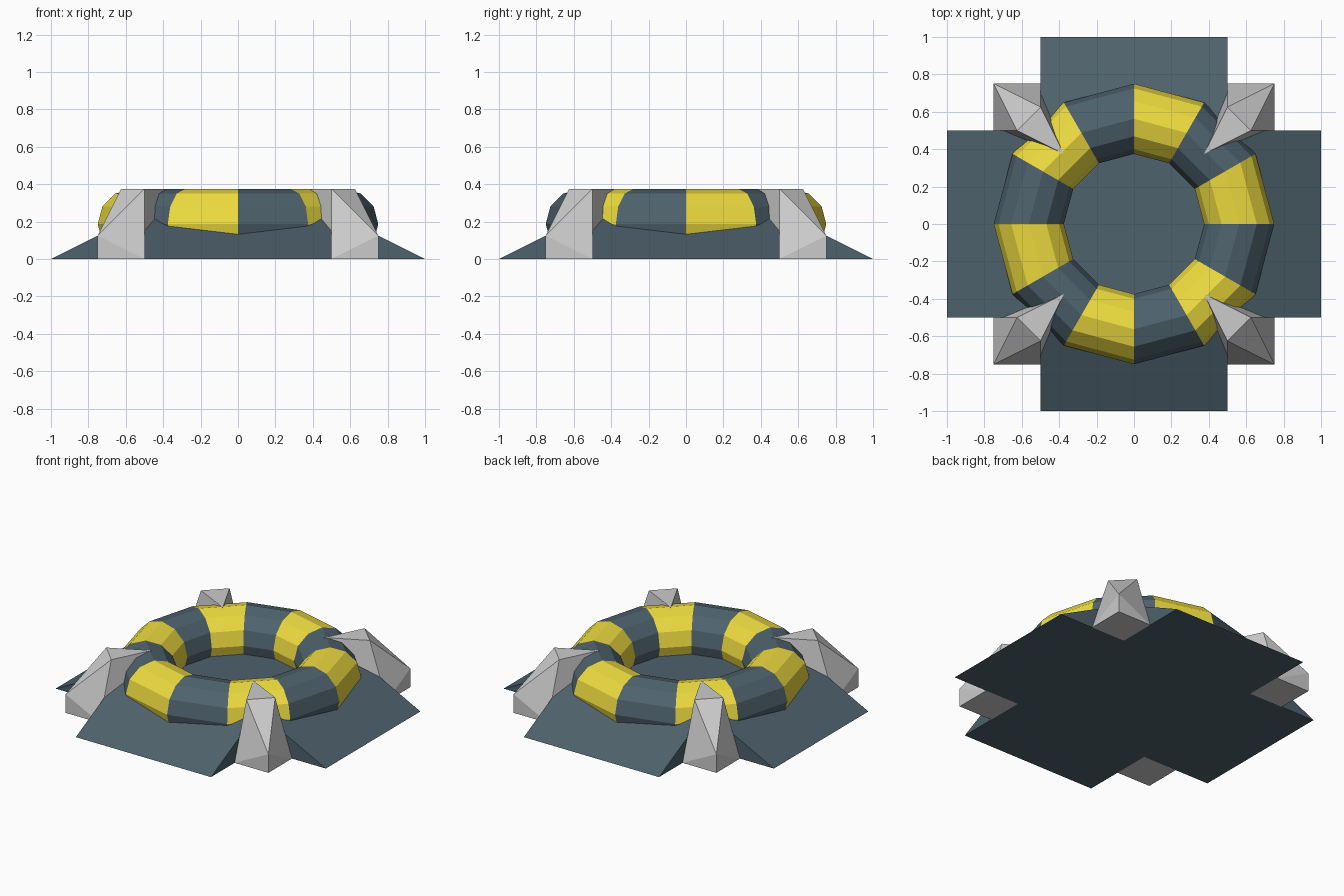
import bpy, bmesh
from math import sin, cos, tau
from mathutils import Matrix, Vector

if "Cube" in bpy.data.objects:
    bpy.data.objects.remove(bpy.data.objects["Cube"])


def material(name, rgb):
    m = bpy.data.materials.new(name)
    m.diffuse_color = (*rgb, 1)
    m.use_nodes = True
    m.node_tree.nodes["Principled BSDF"].inputs["Base Color"].default_value = m.diffuse_color
    return m


slate = material("slate", (0.076, 0.122, 0.15))
yellow = material("yellow", (0.86, 0.72, 0.05))


def finish(bm, name, mats=()):
    bmesh.ops.remove_doubles(bm, verts=bm.verts, dist=1e-5)
    bmesh.ops.recalc_face_normals(bm, faces=bm.faces)
    me = bpy.data.meshes.new(name)
    bm.to_mesh(me)
    bm.free()
    for m in mats:
        me.materials.append(m)
    ob = bpy.data.objects.new(name, me)
    bpy.context.collection.objects.link(ob)
    return ob


def face(bm, pts, turn=0):
    rot = Matrix.Rotation(turn * tau / 4, 3, 'Z')
    return bm.faces.new([bm.verts.new(rot @ Vector(p)) for p in pts])


# cross-shaped base: four ramps around a recessed floor
bm = bmesh.new()
h, rim, floor = 0.5, 0.25, 0.125
for t in range(4):
    face(bm, [(-h, -1, 0), (h, -1, 0), (h, -h, rim), (-h, -h, rim)], t)
    face(bm, [(-h, -1, 0), (-h, -h, 0), (h, -h, 0), (h, -1, 0)], t)
    face(bm, [(-h, -h, rim), (h, -h, rim), (h, -h, floor), (-h, -h, floor)], t)
    for s in (-h, h):
        face(bm, [(s, -1, 0), (s, -h, 0), (s, -h, rim)], t)
for z in (0, floor):
    face(bm, [(-h, -h, z), (h, -h, z), (h, h, z), (-h, h, z)])
finish(bm, "base", [slate])

# striped ring: 12 segments, 12-sided tube
bm = bmesh.new()
N, R, r = 12, 0.5625, 0.1875


def ring_point(i, j):
    a, b = i * tau / N, j * tau / N
    d = R + r * cos(b)
    return d * cos(a), d * sin(a), r + r * sin(b)


for i in range(N):
    for j in range(N):
        f = face(bm, [ring_point(i, j), ring_point(i + 1, j),
                      ring_point(i + 1, j + 1), ring_point(i, j + 1)])
        f.material_index = 1 - i % 2
finish(bm, "striped_ring", [slate, yellow])

# four corner clamps leaning in over the ring
clamp = [(0.5, 0.5, 0), (0.75, 0.5, 0), (0.5, 0.75, 0), (0.75, 0.75, 0),
         (0.75, 0.75, 0.125), (0.625, 0.5, 0.375), (0.5, 0.625, 0.375),
         (0.375, 0.375, 0.375)]
for t in range(4):
    bm = bmesh.new()
    rot = Matrix.Rotation(t * tau / 4, 3, 'Z')
    verts = [bm.verts.new(rot @ Vector(p)) for p in clamp]
    bmesh.ops.convex_hull(bm, input=verts)
    finish(bm, f"corner_clamp_{t + 1}")
